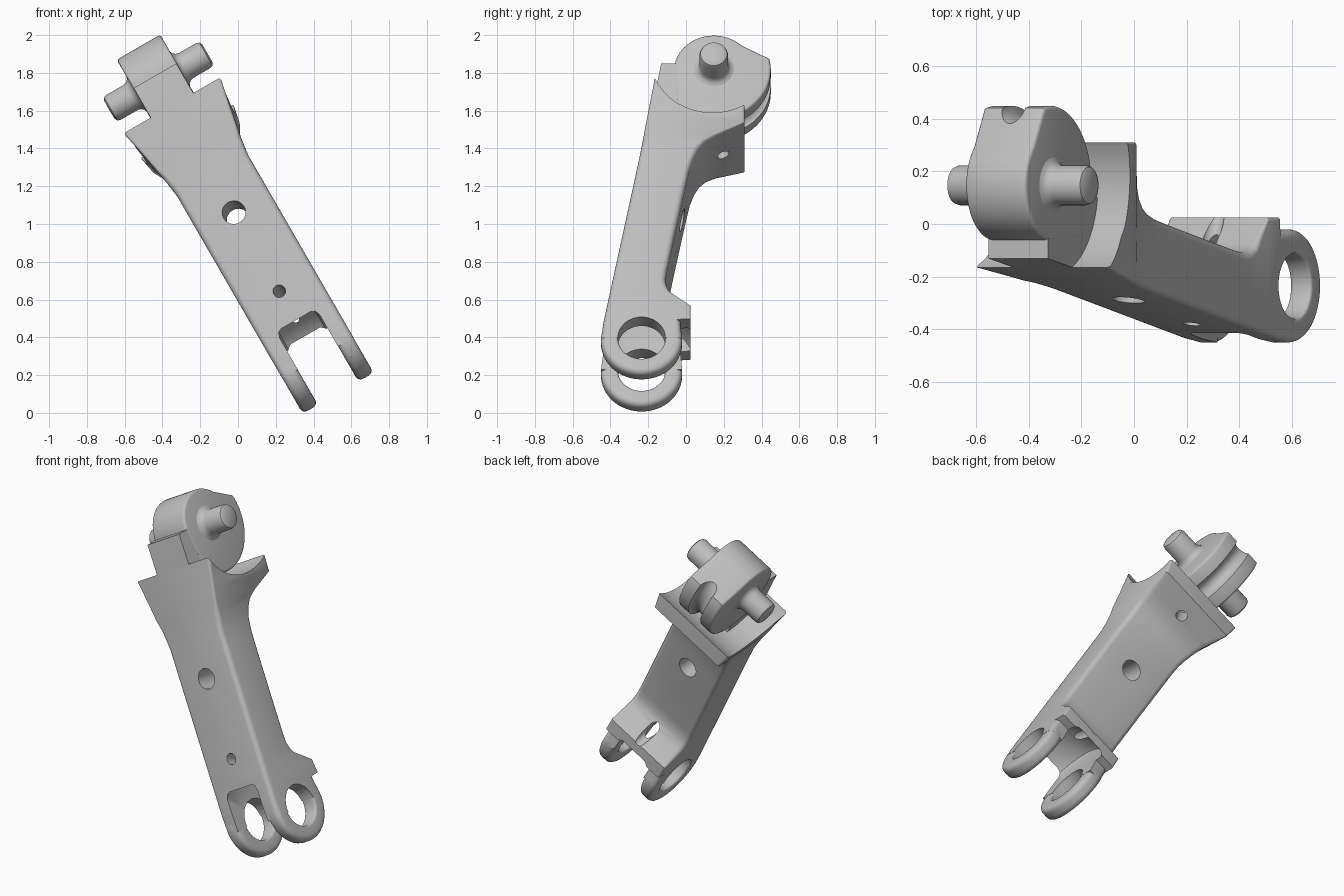
import bpy, bmesh, math
from mathutils import Matrix, Vector

cube = bpy.data.objects.get("Cube")
if cube:
    bpy.data.objects.remove(cube, do_unlink=True)

grey = bpy.data.materials.new("light grey")
grey.use_nodes = True
grey.diffuse_color = (0.52, 0.52, 0.52, 1)
grey.node_tree.nodes["Principled BSDF"].inputs["Base Color"].default_value = grey.diffuse_color

# Everything is built upright (x = axle, z = along the link), then leaned over
LEAN = Matrix.Translation((0.443, 0, 0.256)) @ Matrix.Rotation(math.radians(-30), 4, "Y")
HINGE = (-0.235, 0.04)
AXLE = (0.147, 1.73)
HALF = 0.2175
parts = []


def finish(name, bm, keep=True):
    bmesh.ops.remove_doubles(bm, verts=bm.verts, dist=0.0001)
    bmesh.ops.recalc_face_normals(bm, faces=bm.faces)
    mesh = bpy.data.meshes.new(name)
    bm.to_mesh(mesh)
    bm.free()
    obj = bpy.data.objects.new(name, mesh)
    bpy.context.collection.objects.link(obj)
    if keep:
        mesh.materials.append(grey)
        parts.append(obj)
    else:
        obj.hide_render = True
    return obj


def loft(name, rings, keep=True, wrap=False):
    """Skin a list of equal rings; cap the ends unless it wraps round."""
    bm = bmesh.new()
    rows = [[bm.verts.new(p) for p in ring] for ring in rings]
    pairs = list(zip(rows, rows[1:]))
    if wrap:
        pairs.append((rows[-1], rows[0]))
    else:
        bm.faces.new(rows[0])
        bm.faces.new(rows[-1])
    for a, b in pairs:
        for i in range(len(a)):
            j = (i + 1) % len(a)
            bm.faces.new((a[i], a[j], b[j], b[i]))
    return finish(name, bm, keep)


def lathe(name, profile, centre, keep=True, wrap=False, n=64):
    """Turn (radius, x) points about an axle parallel to x."""
    turns = [2 * math.pi * i / n for i in range(n)]
    rings = [[(x, centre[0] + r * math.cos(t), centre[1] + r * math.sin(t)) for t in turns]
             for r, x in profile]
    return loft(name, rings, keep, wrap)


def extrude(name, profile, half):
    return loft(name, [[(x, y, z) for y, z in profile] for x in (-half, half)])


def arc(centre, r, start, end, n):
    angles = [math.radians(start + (end - start) * i / n) for i in range(n + 1)]
    return [(centre[0] + r * math.cos(a), centre[1] + r * math.sin(a)) for a in angles]


def drill(r, a, b):
    """Cutter rod between two (y, z) points on the middle plane."""
    a, b = Vector((0, *a)), Vector((0, *b))
    bm = bmesh.new()
    turn = (b - a).to_track_quat("Z", "Y").to_matrix().to_4x4()
    bmesh.ops.create_cone(bm, cap_ends=True, segments=32, radius1=r, radius2=r,
                          depth=(b - a).length, matrix=Matrix.Translation((a + b) / 2) @ turn)
    return finish("drill_cutter", bm, False)


def cut(obj, cutters):
    for c in cutters:
        mod = obj.modifiers.new("cut", "BOOLEAN")
        mod.operation, mod.solver, mod.object = "DIFFERENCE", "EXACT", c
    bpy.context.view_layer.update()
    done = obj.evaluated_get(bpy.context.evaluated_depsgraph_get())
    mesh = bpy.data.meshes.new_from_object(done)
    obj.modifiers.clear()
    obj.data = mesh
    for c in cutters:
        bpy.data.objects.remove(c, do_unlink=True)


def front(z):
    return -0.45 + (z - 0.08) * 0.189


def section(z, back):
    """Rounded cross-section of the link, flaring out near the socket."""
    hf = HALF + 0.08 * max(0, (z - 1.15) / 0.44) ** 1.2
    ledge = 1.3 < z < 1.45
    hb = hf + (0.02 if ledge else 0)
    rb = 0.012 if ledge or 0.152 < z < 0.25 else 0.03
    rf = 0.03 if z < 1.3 else 0.015
    f = front(max(z, 0.08))
    ring = []
    for sx, y, h, r, start in ((1, back, hb, rb, 0), (-1, back, hb, rb, 90),
                               (-1, f, hf, rf, 180), (1, f, hf, rf, 270)):
        cy = y - r if y == back else y + r
        ring += arc((sx * (h - r), cy), r, start, start + 90, 4)
    return [(x, y, z) for x, y in ring]


# Link body: lower lip, waist, then the step out to the socket
stations = [(0.04, -0.02), (0.15, -0.03), (0.153, 0.025), (0.237, 0.025),
            (0.325, -0.08), (0.36, -0.1), (0.4, -0.108), (0.45, -0.102),
            (0.7, -0.055), (0.97, -0.003), (1.08, 0.02), (1.15, 0.045),
            (1.2, 0.072), (1.24, 0.11), (1.27, 0.17), (1.325, 0.31),
            (1.425, 0.31), (1.5, 0.31), (1.588, 0.31)]
body = loft("link_body", [section(z, y) for z, y in stations])

fork_side = [(0.293, 0.09), (0.286, 0.112), (0.268, 0.1225), (0, 0.1225)]
fork = [(r, -x) for r, x in reversed(fork_side)] + fork_side
cut(body, [
    lathe("fork_cutter", fork, HINGE, False),
    lathe("bore_cutter", [(0.125, -0.5), (0.125, 0.5)], HINGE, False),
    lathe("socket_cutter", [(0.345, -0.5), (0.345, 0.5)], AXLE, False, n=96),
    drill(0.062, (-0.6, 0.985), (0.3, 0.825)),
    drill(0.033, (-0.6, 0.548), (0.2, 0.186)),
    drill(0.034, (0.24, 1.17), (0.13, 1.45)),
])

# Fork eyes: rounded rings at the lower end
mid, wide = (0.17, 0.0), (0.0465, 0.045)
for side, name in ((1, "left_fork_eye"), (-1, "right_fork_eye")):
    ring = []
    for sr, sx, start in ((1, 1, 0), (-1, 1, 90), (-1, -1, 180), (1, -1, 270)):
        soft = 0.03 if sr > 0 else 0.012
        ring += arc((mid[0] + sr * (wide[1] - soft), mid[0] + sx * (wide[0] - soft)),
                    soft, start, start + 90, 4)
    lathe(name, [(r, side * x) for r, x in ring], HINGE, wrap=True)

# Tongue joining the body to the pulley head
tongue = [(front(1.38) + 0.02, 1.38), (front(1.56) + 0.002, 1.56), (front(1.765), 1.765),
          (-0.05, 1.765), (0.1, 1.65), (0.1, 1.37)]
extrude("tongue", tongue, 0.13)

# Pulley head: small round nose, flat, and a larger grooved rear rim
outline = arc(AXLE, 0.21, 45, 190, 28) + arc(AXLE, 0.302, 230, 373, 36)
head = extrude("pulley_head", outline, 0.133)
bevel = head.modifiers.new("soft_edges", "BEVEL")
bevel.width, bevel.segments, bevel.limit_method = 0.015, 3, "ANGLE"
bevel.angle_limit = math.radians(60)
groove = arc((0.305, 0), 0.05, 0, 345, 23)
cut(head, [lathe("groove_cutter", groove, AXLE, False, wrap=True, n=96)])

# Axle pin with filleted roots and rounded ends
half_pin = [(0.112, 0.13), (0.092, 0.139), (0.081, 0.152), (0.076, 0.17),
            (0.076, 0.275), (0.07, 0.291), (0.055, 0.299), (0.001, 0.3)]
pin = [(r, -x) for r, x in reversed(half_pin)] + half_pin
lathe("axle_pin", pin, AXLE, n=40)

# Lean the assembly and smooth the rounded faces
for obj in parts:
    obj.matrix_world = LEAN
    obj.data.shade_smooth()
    obj.data.set_sharp_from_angle(angle=math.radians(32))
